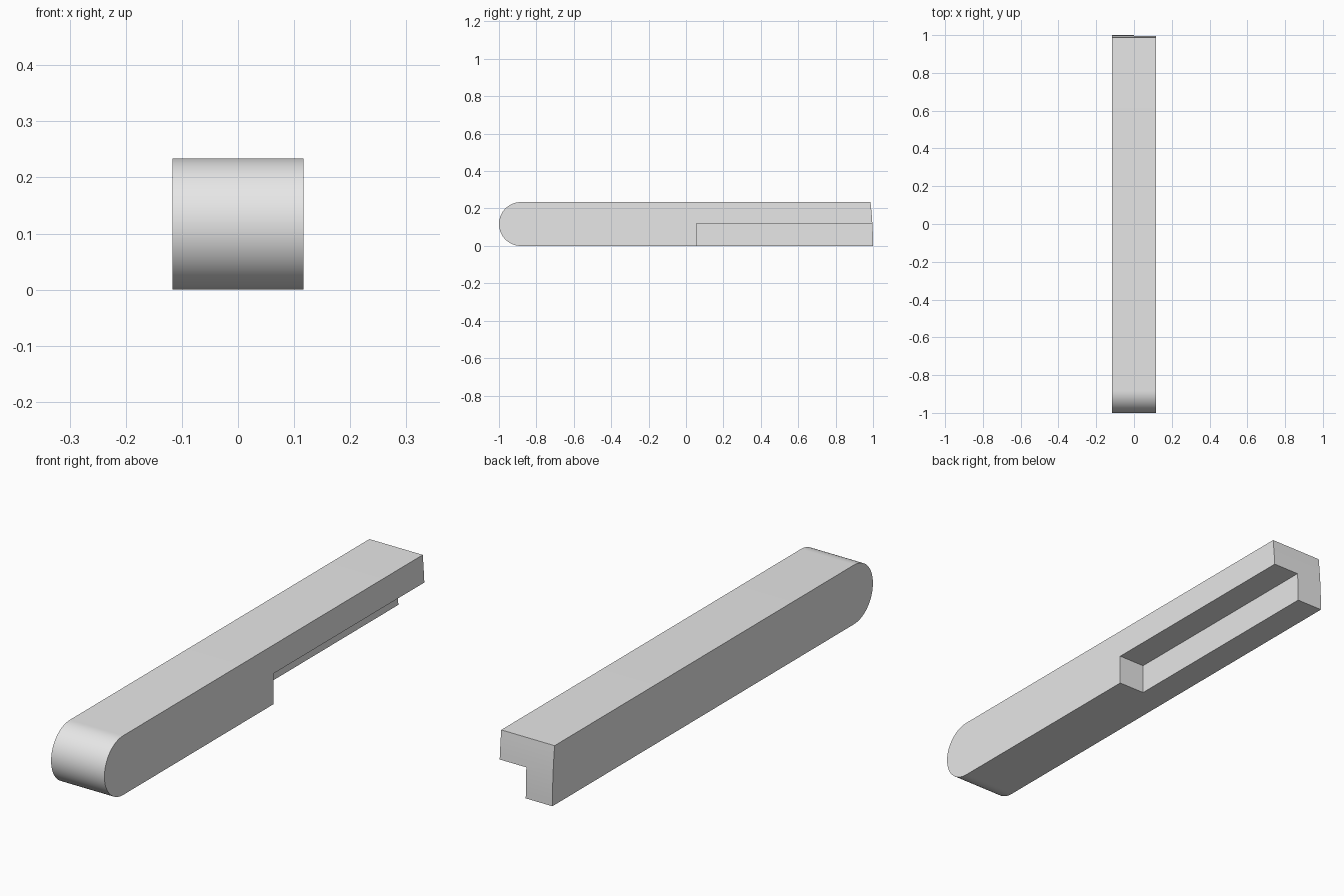
import bpy
import bmesh
from math import cos, sin, pi, radians
from mathutils import Matrix

cube = bpy.data.objects.get("Cube")
if cube:
    bpy.data.objects.remove(cube)

WIDTH, HEIGHT, LENGTH = 0.233, 0.234, 2.0
RADIUS = HEIGHT / 2
NOTCH_START = 0.055

grey = bpy.data.materials.new("light grey")
grey.use_nodes = True
colour = (0.8, 0.8, 0.8, 1)
grey.diffuse_color = colour
grey.node_tree.nodes["Principled BSDF"].inputs["Base Color"].default_value = colour


def add_object(name, bm):
    bmesh.ops.recalc_face_normals(bm, faces=bm.faces)
    mesh = bpy.data.meshes.new(name)
    bm.to_mesh(mesh)
    bm.free()
    mesh.materials.append(grey)
    obj = bpy.data.objects.new(name, mesh)
    bpy.context.collection.objects.link(obj)
    return obj


# Side profile: half-round front, gently arced back end
front = [(-LENGTH / 2 + RADIUS - RADIUS * sin(pi * i / 32),
          RADIUS + RADIUS * cos(pi * i / 32)) for i in range(33)]
back = [(LENGTH / 2 - (HEIGHT * i / 8) ** 2 / (2 * LENGTH), HEIGHT * i / 8)
        for i in range(9)]

bm = bmesh.new()
face = bm.faces.new([bm.verts.new((-WIDTH / 2, y, z)) for y, z in front + back])
new = bmesh.ops.extrude_face_region(bm, geom=[face])["geom"]
bmesh.ops.translate(bm, vec=(WIDTH, 0, 0),
                    verts=[v for v in new if isinstance(v, bmesh.types.BMVert)])
bar = add_object("bar", bm)

# Half-width, half-height notch along the lower left of the back half
bm = bmesh.new()
bmesh.ops.create_cube(bm, size=1, matrix=Matrix.Translation(
    (0.5, NOTCH_START + 0.75, RADIUS + 0.004 - 0.5)) @ Matrix.Diagonal((1, 1.5, 1, 1)))
cutter = add_object("notch_cutter", bm)
cutter.hide_render = True

cut = bar.modifiers.new("notch", 'BOOLEAN')
cut.operation = 'DIFFERENCE'
cut.solver = 'EXACT'
cut.object = cutter
bpy.ops.object.select_all(action='DESELECT')
bar.select_set(True)
bpy.context.view_layer.objects.active = bar
bpy.ops.object.modifier_apply(modifier=cut.name)
bpy.data.objects.remove(cutter)

bpy.ops.object.shade_smooth_by_angle(angle=radians(30))
